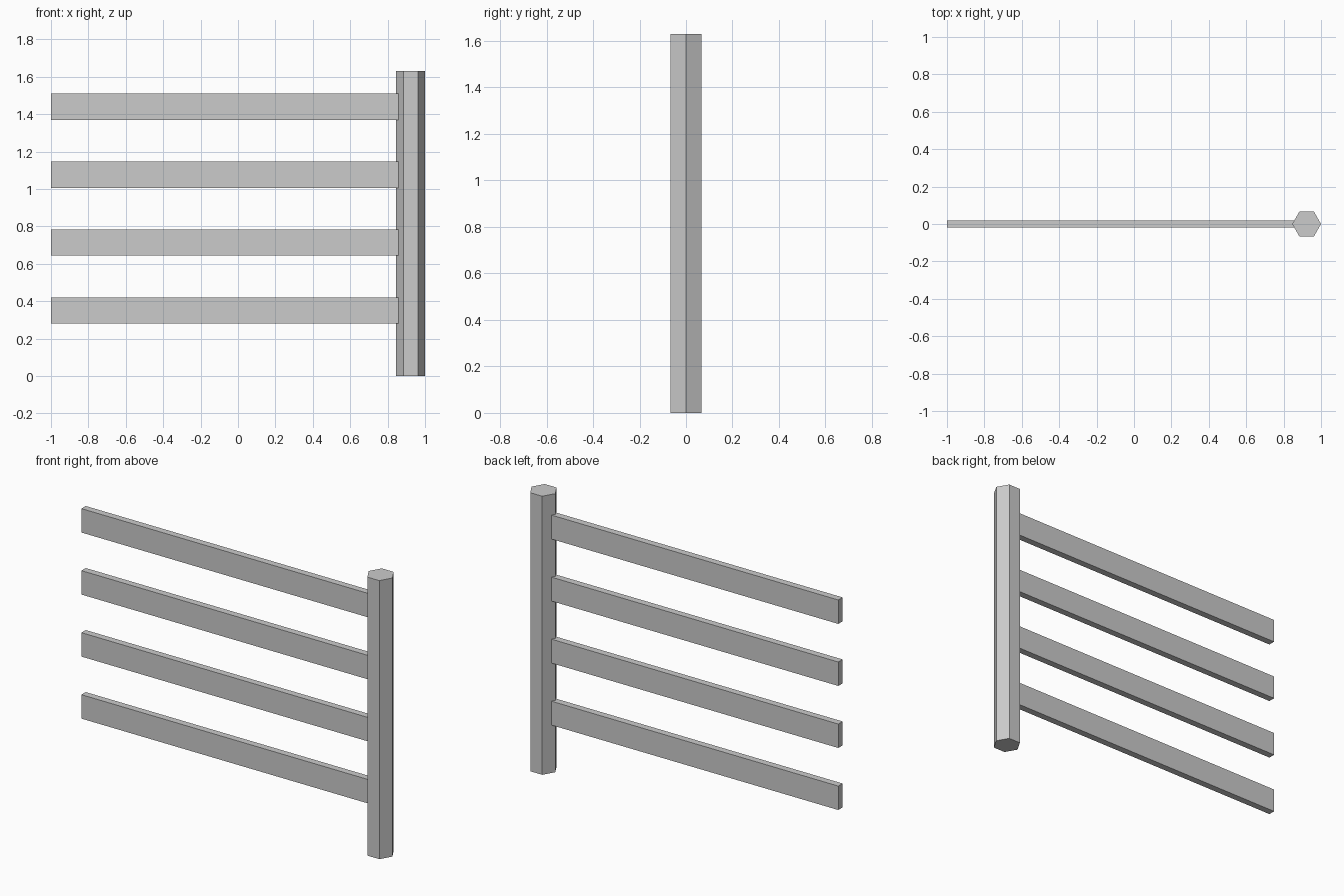
import bpy
import math

cube = bpy.data.objects.get("Cube")
if cube:
    bpy.data.objects.remove(cube, do_unlink=True)

POST_X, POST_RADIUS, POST_HEIGHT = 0.923, 0.077, 1.63
RAIL_START, RAIL_THICKNESS, RAIL_HEIGHT = -1.0, 0.04, 0.14
LOWEST_RAIL, RAIL_SPACING, RAIL_COUNT = 0.35, 0.363, 4

# One plain grey for the whole fence
grey = bpy.data.materials.new("fence_grey")
grey.use_nodes = True
colour = (0.6, 0.6, 0.6, 1.0)
grey.diffuse_color = colour
grey.node_tree.nodes["Principled BSDF"].inputs["Base Color"].default_value = colour


def finish(name):
    obj = bpy.context.object
    obj.name = obj.data.name = name
    obj.data.materials.append(grey)
    bpy.ops.object.transform_apply(location=False, rotation=True, scale=True)
    return obj


# Hexagonal post, with corners pointing along x
bpy.ops.mesh.primitive_cylinder_add(
    vertices=6, radius=POST_RADIUS, depth=POST_HEIGHT,
    location=(POST_X, 0, POST_HEIGHT / 2), rotation=(0, 0, math.pi / 6))
finish("post")

# Evenly spaced flat rails, let into the post
rail_length = POST_X - RAIL_START
for i in range(RAIL_COUNT):
    bpy.ops.mesh.primitive_cube_add(
        size=1,
        location=(RAIL_START + rail_length / 2, 0, LOWEST_RAIL + i * RAIL_SPACING))
    bpy.context.object.scale = (rail_length, RAIL_THICKNESS, RAIL_HEIGHT)
    finish(f"rail_{i + 1}")
